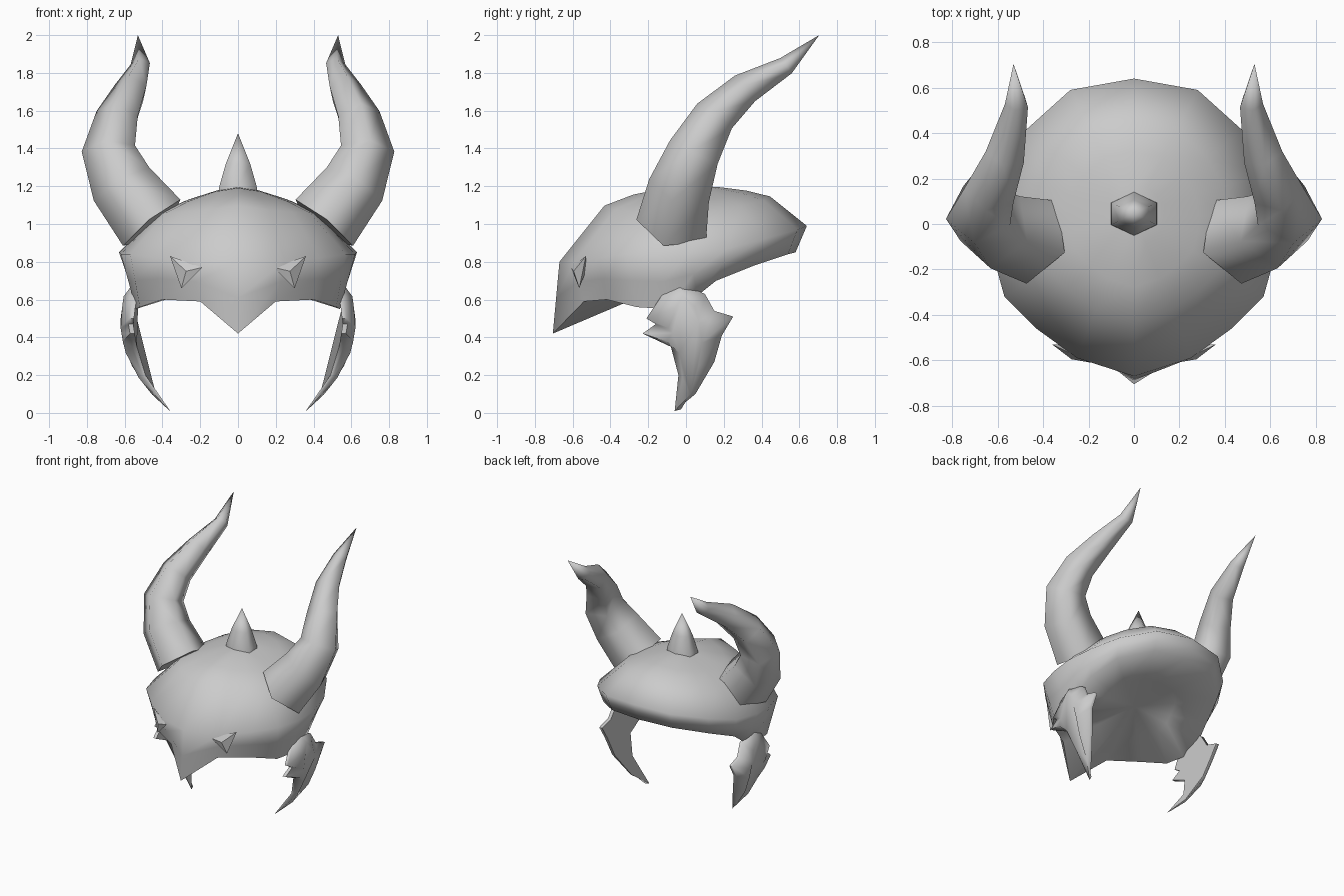
import bpy, bmesh
from math import sin, cos, pi, radians
from mathutils import Vector

old = bpy.data.objects.get("Cube")
if old:
    bpy.data.objects.remove(old, do_unlink=True)

# One flat metal colour
metal = bpy.data.materials.new("grey_metal")
metal.use_nodes = True
metal.diffuse_color = (0.6, 0.6, 0.6, 1)
metal.node_tree.nodes["Principled BSDF"].inputs["Base Color"].default_value = (0.6, 0.6, 0.6, 1)


def make(name, verts, faces, angle=60):
    """Create a smooth-shaded closed object from computed points."""
    bm = bmesh.new()
    vs = [bm.verts.new(v) for v in verts]
    for f in faces:
        bm.faces.new([vs[i] for i in f])
    bmesh.ops.recalc_face_normals(bm, faces=bm.faces)
    mesh = bpy.data.meshes.new(name)
    bm.to_mesh(mesh)
    bm.free()
    mesh.materials.append(metal)
    obj = bpy.data.objects.new(name, mesh)
    bpy.context.collection.objects.link(obj)
    bpy.ops.object.select_all(action='DESELECT')
    obj.select_set(True)
    bpy.context.view_layer.objects.active = obj
    bpy.ops.object.shade_smooth_by_angle(angle=radians(angle))


def bridge(rows, n):
    """Quads between consecutive rings of n points."""
    return [(r * n + c, r * n + (c + 1) % n, (r + 1) * n + (c + 1) % n, (r + 1) * n + c)
            for r in range(rows - 1) for c in range(n)]


def fan(start, n, tip):
    """Triangles from a ring of n points to a tip."""
    return [(start + k, start + (k + 1) % n, tip) for k in range(n)]


def both_sides(name, verts, faces, angle=60):
    for side, s in (("left", 1), ("right", -1)):
        make(f"{side}_{name}", [(s * v[0], v[1], v[2]) for v in verts], faces, angle)


# Helmet shell: brow line and lower rim from front to back, mirrored into rings
brow = [(0, -.67, .8), (.25, -.59, .8), (.43, -.46, .82), (.57, -.32, .84), (.62, -.14, .84),
        (.63, .02, .85), (.59, .22, .87), (.48, .41, .92), (.28, .59, .97), (0, .64, .99)]
rim = [(0, -.705, .42), (.2, -.54, .59), (.4, -.42, .6), (.52, -.26, .56), (.54, -.1, .55),
       (.55, .06, .62), (.53, .16, .7), (.46, .36, .78), (.26, .54, .84), (0, .58, .85)]


def full_ring(half):
    return [Vector(p) for p in half] + [Vector((-p[0], p[1], p[2])) for p in half[-2:0:-1]]


brow, rim = full_ring(brow), full_ring(rim)
n = len(brow)
top = Vector((0, .05, 1.2))
hollow = Vector((0, 0, .72))
verts = [p.lerp(hollow, .5) for p in rim] + rim + [a.lerp(b, .5) for a, b in zip(rim, brow)]
levels = [0, 48, 63, 78]
for deg in levels:
    t = radians(deg)
    for p in brow:
        q = top + (p - top) * cos(t)
        rise = sin(t) * (1 - .47 * abs(p.x) * cos(t))
        q.z = p.z + (top.z - p.z) * rise
        verts.append(q)
rows = len(levels) + 3
verts += [top, hollow]
faces = bridge(rows, n) + fan((rows - 1) * n, n, rows * n) + fan(0, n, rows * n + 1)
make("helmet_shell", verts, faces, 80)

# Large curved five-sided horns swept along a path
path = [(.45, -.06, 1.0, .205), (.61, -.02, 1.2, .18), (.68, .05, 1.38, .15),
        (.635, .15, 1.56, .12), (.565, .31, 1.71, .092), (.515, .53, 1.835, .054)]
tip = Vector((.53, .705, 2))
centres = [Vector(p[:3]) for p in path] + [tip]
sides = 5
verts = []
for i, p in enumerate(path):
    tangent = (centres[i + 1] - centres[max(i - 1, 0)]).normalized()
    v = tangent.cross(Vector((1, 0, 0))).normalized()
    u = v.cross(tangent)
    for k in range(sides):
        a = 2 * pi * k / sides - radians(10)
        verts.append(centres[i] + (u * cos(a) + v * sin(a)) * p[3])
last = (len(path) - 1) * sides
verts.append(tip)
faces = bridge(len(path), sides) + fan(last, sides, last + sides) + [tuple(range(sides))]
both_sides("horn", verts, faces, 80)

# Crown spike
verts = []
for z, r in ((1.15, .1), (1.2, .095), (1.32, .062)):
    verts += [(1.2 * r * sin(k * pi / 3), .045 - r * cos(k * pi / 3), z) for k in range(6)]
verts.append((0, .05, 1.48))
make("crown_spike", verts, bridge(3, 6) + fan(12, 6, 18) + [tuple(range(6))], 65)

# Cheek guards: jagged blade outline (y, z) curving inward toward the point
outline = [(-.13, .62), (-.04, .69), (.1, .63), (.15, .54), (.25, .51), (.19, .41), (.15, .27),
           (.05, .1), (-.06, .01), (-.04, .2), (-.08, .35), (-.23, .42), (-.16, .47), (-.21, .5)]
bend = [(0, .35), (.1, .44), (.2, .5), (.35, .55), (.47, .57), (.7, .54)]


def bend_x(z):
    for (z0, x0), (z1, x1) in zip(bend, bend[1:]):
        if z <= z1:
            return x0 + (x1 - x0) * (z - z0) / (z1 - z0)


m = len(outline)
inner, edge, ridge = [], [], []
for y, z in outline:
    taper = min(1, z / .3)
    inner.append((bend_x(z) - .015 * taper, y, z))
    edge.append((bend_x(z) + .01 * taper, y, z))
    ry, rz = y * .45, .08 + (z - .08) * .88
    ridge.append((bend_x(rz) + .055 * min(1, rz / .3), ry, rz))
faces = bridge(3, m) + [tuple(range(m)), tuple(range(2 * m, 3 * m))]
both_sides("cheek_guard", inner + edge + ridge, faces, 70)

# Pointed eye ridges beside the beak
fin = [(.36, -.53, .83), (.19, -.61, .77), (.3, -.565, .66), (.275, -.595, .75), (.27, -.53, .75)]
fin_faces = [(0, 1, 3), (1, 2, 3), (2, 0, 3), (1, 0, 4), (2, 1, 4), (0, 2, 4)]
both_sides("eye_ridge", fin, fin_faces, 30)
